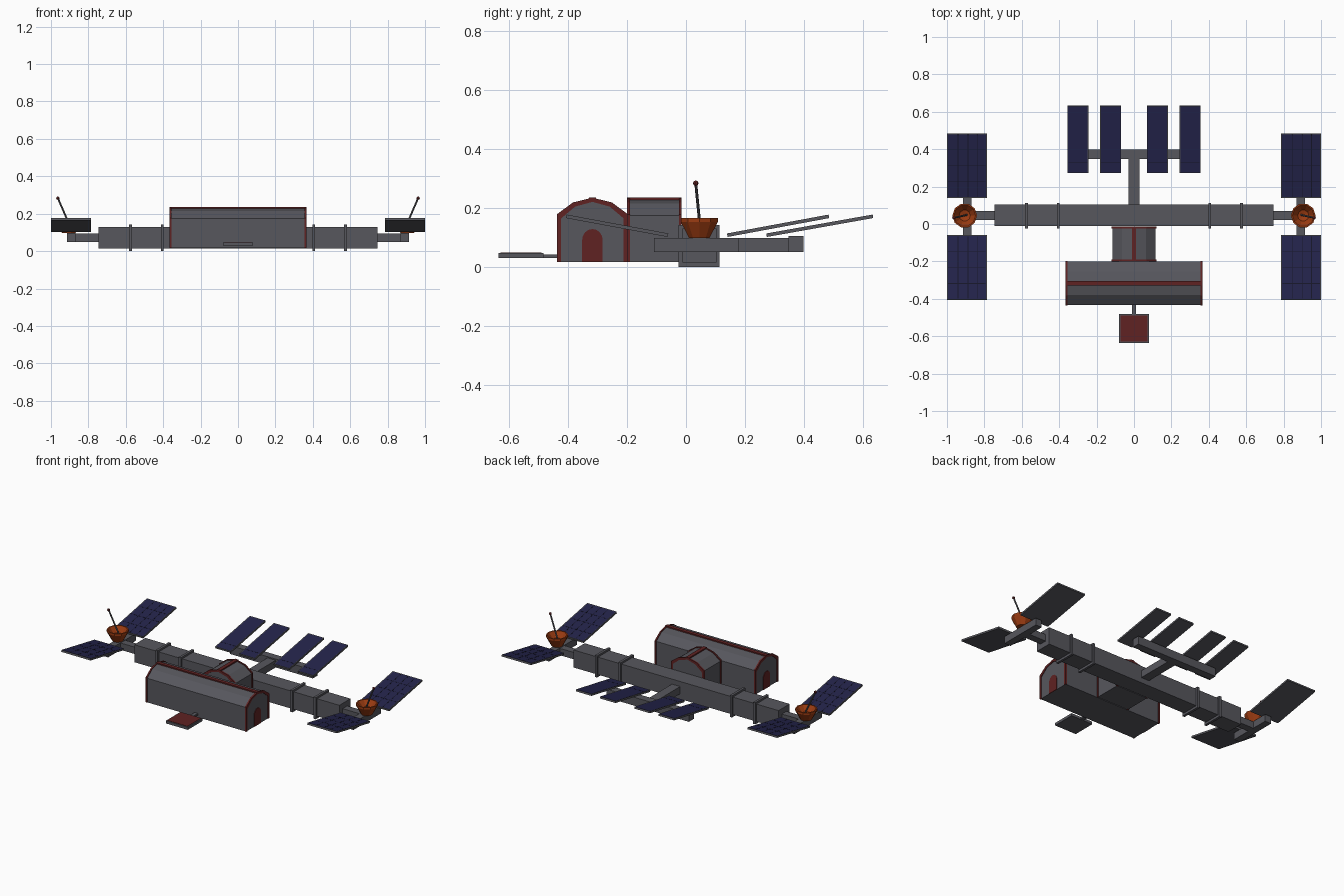
import bpy, bmesh, math
from mathutils import Matrix, Vector

if "Cube" in bpy.data.objects:
    bpy.data.objects.remove(bpy.data.objects["Cube"])


def mat(name, rgb):
    m = bpy.data.materials.new(name)
    m.diffuse_color = (*rgb, 1)
    m.use_nodes = True
    m.node_tree.nodes["Principled BSDF"].inputs["Base Color"].default_value = m.diffuse_color
    return m


GREY = mat("hull_grey", (0.095, 0.095, 0.11))
RED = mat("dark_red", (0.115, 0.016, 0.016))
NAVY = mat("solar_navy", (0.017, 0.017, 0.07))
LINE = mat("cell_line", (0.008, 0.008, 0.022))
ORANGE = mat("dish_orange", (0.33, 0.045, 0.006))


def finish(name, bm, *mats, matrix=None):
    bmesh.ops.recalc_face_normals(bm, faces=bm.faces)
    me = bpy.data.meshes.new(name)
    if matrix:
        bm.transform(matrix)
    bm.to_mesh(me)
    bm.free()
    for m in mats:
        me.materials.append(m)
    ob = bpy.data.objects.new(name, me)
    bpy.context.collection.objects.link(ob)
    return ob


def box(name, x, y, z, m, matrix=None):
    """Box from (min, max) ranges."""
    bm = bmesh.new()
    bmesh.ops.create_cube(bm, size=1)
    for v in bm.verts:
        v.co = Vector([r[0] if c < 0 else r[1] for c, r in zip(v.co, (x, y, z))])
    return finish(name, bm, m, matrix=matrix)


def prism(name, profile, a, b, m, matrix):
    """Extrude an (across, up) profile along local x from a to b."""
    bm = bmesh.new()
    f = bm.faces.new([bm.verts.new((a, p, q)) for p, q in profile])
    r = bmesh.ops.extrude_face_region(bm, geom=[f])
    bmesh.ops.translate(bm, vec=(b - a, 0, 0),
                        verts=[v for v in r["geom"] if isinstance(v, bmesh.types.BMVert)])
    return finish(name, bm, m, matrix=matrix)


ARCH = [(-0.12, 0.178), (-0.066, 0.218), (0, 0.234), (0.066, 0.218), (0.12, 0.178)]


def arch(d=0.0):
    """Closed outline of the hut section, shrunk by d."""
    top = [(p * (1 - d / 0.12), q - d) for p, q in ARCH]
    return [(top[0][0], 0.016)] + top + [(top[-1][0], 0.016)]


def rim(name, a, b, matrix, w=0.014):
    """Red arch-shaped band framing an end of a hut."""
    o, i = arch(), arch(w)
    prism(name, o + i[::-1], a, b, RED, matrix)


def hut(name, half, matrix):
    prism(name + "_body", arch(0.004), -half + 0.004, half - 0.004, GREY, matrix)
    for s in (-1, 1):
        rim(name + "_rim", s * half, s * (half - 0.01), matrix)
    box(name + "_ridge", (-half, half), (-0.012, 0.012), (0.222, 0.235), RED, matrix)


# Main habitat with arched doors, and the connecting tunnel
hab = Matrix.Translation((0, -0.317, 0))
hut("habitat", 0.366, hab)
door = [(-0.035, 0.016)] + [(-0.035 * math.cos(t), 0.09 + 0.038 * math.sin(t))
                            for t in [math.pi * k / 8 for k in range(9)]] + [(0.035, 0.016)]
for s in (-1, 1):
    prism("habitat_door", door, s * 0.36, s * 0.365, RED, hab)
hut("tunnel", 0.0925, Matrix.Translation((0, -0.107, 0)) @ Matrix.Rotation(math.pi / 2, 4, 'Z'))

# Main truss with ring collars
box("main_truss", (-0.745, 0.745), (-0.012, 0.103), (0.015, 0.13), GREY)
for x in (-0.575, -0.405, 0.405, 0.575):
    box("truss_collar", (x - 0.008, x + 0.008), (-0.025, 0.113), (0, 0.142), GREY)

# Rear boom and crossbar
box("rear_boom", (-0.03, 0.03), (0.1, 0.36), (0.05, 0.097), GREY)
box("rear_crossbar", (-0.3, 0.3), (0.348, 0.398), (0.05, 0.105), GREY)

# Landing pad
box("pad_walkway", (-0.012, 0.012), (-0.485, -0.43), (0.03, 0.042), GREY)
box("pad_base", (-0.08, 0.08), (-0.635, -0.482), (0.029, 0.046), GREY)
box("pad_surface", (-0.073, 0.073), (-0.628, -0.489), (0.044, 0.048), RED)


def solar(x, y, z, w, l, tilt, cols, rows):
    """Tilted panel: frame with an inset cell face and dividing lines."""
    M = Matrix.Translation((x, y, z)) @ Matrix.Rotation(tilt, 4, 'X')
    bm = bmesh.new()
    bmesh.ops.create_cube(bm, size=1, matrix=Matrix.Diagonal((w, l, 0.012, 1)))
    bm.normal_update()
    top = [f for f in bm.faces if f.normal.z > 0.9]
    bmesh.ops.inset_region(bm, faces=top, thickness=0.006, depth=-0.001)
    top[0].material_index = 1
    finish("solar_panel", bm, GREY, NAVY, matrix=M)
    a, b, h = w / 2 - 0.006, l / 2 - 0.006, (0.0045, 0.0056)
    for t in cols:
        box("cell_line", (t * w - 0.002, t * w + 0.002), (-b, b), h, LINE, M)
    for t in rows:
        box("cell_line", (-a, a), (t * l - 0.0015, t * l + 0.0015), h, LINE, M)


# Rear solar panels
for s in (-1, 1):
    for x in (0.125, 0.3):
        solar(s * x, 0.453, 0.139, 0.113, 0.366, math.atan2(0.064, 0.36), (), (-0.34,))

# Wing ends: arm, crossbar, two panels, dish and antenna
for s in (-1, 1):
    box("wing_arm", sorted((s * 0.74, s * 0.89)), (0.022, 0.07), (0.05, 0.095), GREY)
    box("wing_crossbar", sorted((s * 0.868, s * 0.914)), (-0.108, 0.18), (0.05, 0.097), GREY)
    for d, y in ((1, 0.312), (-1, -0.233)):
        solar(s * 0.8935, y, 0.139, 0.213, 0.35, d * math.atan2(0.064, 0.345),
              (-0.22, 0.03, 0.26), (-0.25, 0, 0.25))
    # Dish: lathe of a cup profile
    bm = bmesh.new()
    prof = [(0, 0.097), (0.036, 0.097), (0.066, 0.152), (0.066, 0.165), (0.058, 0.165),
            (0.03, 0.13), (0, 0.122)]
    vs = [bm.verts.new((r, 0, z)) for r, z in prof]
    es = [bm.edges.new(p) for p in zip(vs, vs[1:])]
    bmesh.ops.spin(bm, geom=vs + es, cent=(0, 0, 0), axis=(0, 0, 1), angle=math.tau, steps=10)
    bmesh.ops.remove_doubles(bm, verts=bm.verts, dist=0.0005)
    finish("dish", bm, ORANGE, matrix=Matrix.Translation((s * 0.905, 0.045, 0)))
    # Antenna rod and tip
    p, q = Vector((s * 0.893, 0.049, 0.122)), Vector((s * 0.963, 0.033, 0.283))
    bm = bmesh.new()
    rot = (q - p).to_track_quat('Z', 'Y').to_matrix().to_4x4()
    bmesh.ops.create_cone(bm, cap_ends=True, segments=8, radius1=0.005, radius2=0.005,
                          depth=(q - p).length, matrix=Matrix.Translation((p + q) / 2) @ rot)
    finish("antenna_rod", bm, GREY)
    bm = bmesh.new()
    bmesh.ops.create_uvsphere(bm, u_segments=8, v_segments=6, radius=0.009,
                              matrix=Matrix.Translation(q))
    finish("antenna_tip", bm, RED)
